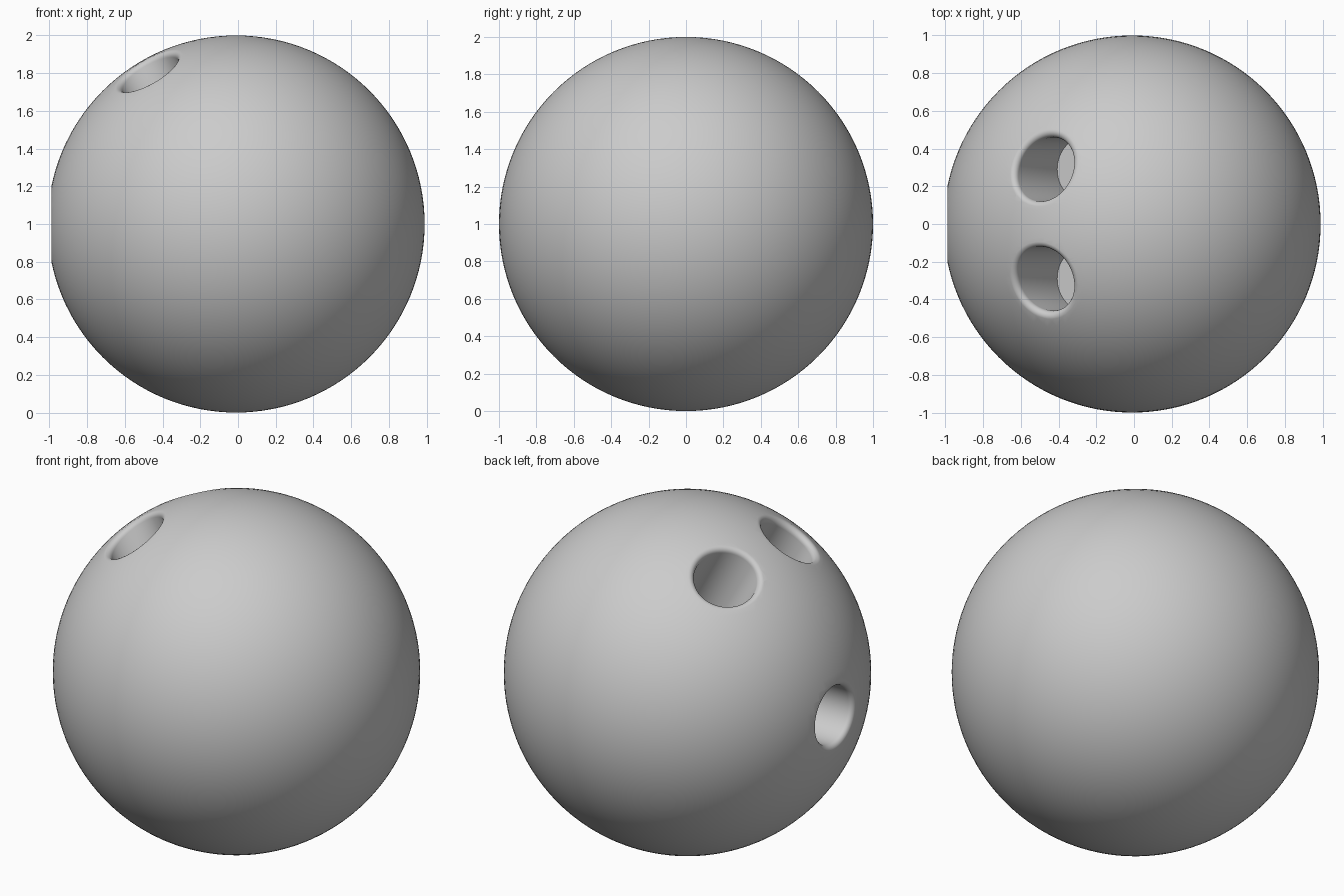
import bpy, bmesh
from math import sin, cos, pi, sqrt, radians
from mathutils import Vector, Matrix

if "Cube" in bpy.data.objects:
    bpy.data.objects.remove(bpy.data.objects["Cube"])

R = 1.0          # ball radius
HOLE_R = 0.17    # hole radius
FILLET = 0.03    # rounded lip radius
FLOOR = 0.5      # distance of the hole floor from the ball centre
CENTRE = Vector((-0.01, 0, 1))
SEG = 64


def hole_cutter(name, tilt, offset):
    """Drill shape whose flared end rolls smoothly into the sphere."""
    bm = bmesh.new()
    rings = [[] for _ in range(9)]
    for i in range(SEG):
        a = 2 * pi * i / SEG
        e = Vector((cos(a), sin(a), 0))
        axis = Vector((0, offset, 0))
        q = axis + e * (HOLE_R + FILLET)
        q.z = sqrt((R - FILLET) ** 2 - q.x ** 2 - q.y ** 2)
        n = q.normalized()
        pts = [axis + e * HOLE_R + Vector((0, 0, FLOOR))]
        pts += [q + FILLET * (-e).slerp(n, k / 6) for k in range(7)]
        pts.append(n * (R + 0.1))
        for ring, p in zip(rings, pts):
            ring.append(bm.verts.new(p))
    for lo, hi in zip(rings, rings[1:]):
        for i in range(SEG):
            j = (i + 1) % SEG
            bm.faces.new((lo[i], lo[j], hi[j], hi[i]))
    bm.faces.new(rings[0][::-1])
    top = bm.verts.new((0, offset, R + 0.15))
    for i in range(SEG):
        bm.faces.new((rings[-1][i], rings[-1][(i + 1) % SEG], top))
    bmesh.ops.recalc_face_normals(bm, faces=bm.faces)
    mesh = bpy.data.meshes.new(name)
    bm.to_mesh(mesh)
    bm.free()
    ob = bpy.data.objects.new(name, mesh)
    ob.matrix_world = Matrix.Translation(CENTRE) @ Matrix.Rotation(radians(tilt), 4, 'Y')
    bpy.context.collection.objects.link(ob)
    ob.hide_render = True
    return ob


# Two finger holes and one thumb hole
cutters = [hole_cutter("finger_hole_back", -30, 0.29),
           hole_cutter("finger_hole_front", -30, -0.29),
           hole_cutter("thumb_hole", -90, 0)]

# Ball
bpy.ops.mesh.primitive_uv_sphere_add(segments=128, ring_count=64, radius=R, location=CENTRE)
ball = bpy.context.object
ball.name = "ball"
for c in cutters:
    mod = ball.modifiers.new(c.name, 'BOOLEAN')
    mod.operation = 'DIFFERENCE'
    mod.solver = 'EXACT'
    mod.object = c
    bpy.ops.object.modifier_apply(modifier=mod.name)
for c in cutters:
    bpy.data.objects.remove(c)
bpy.ops.object.shade_smooth_by_angle(angle=radians(35))
